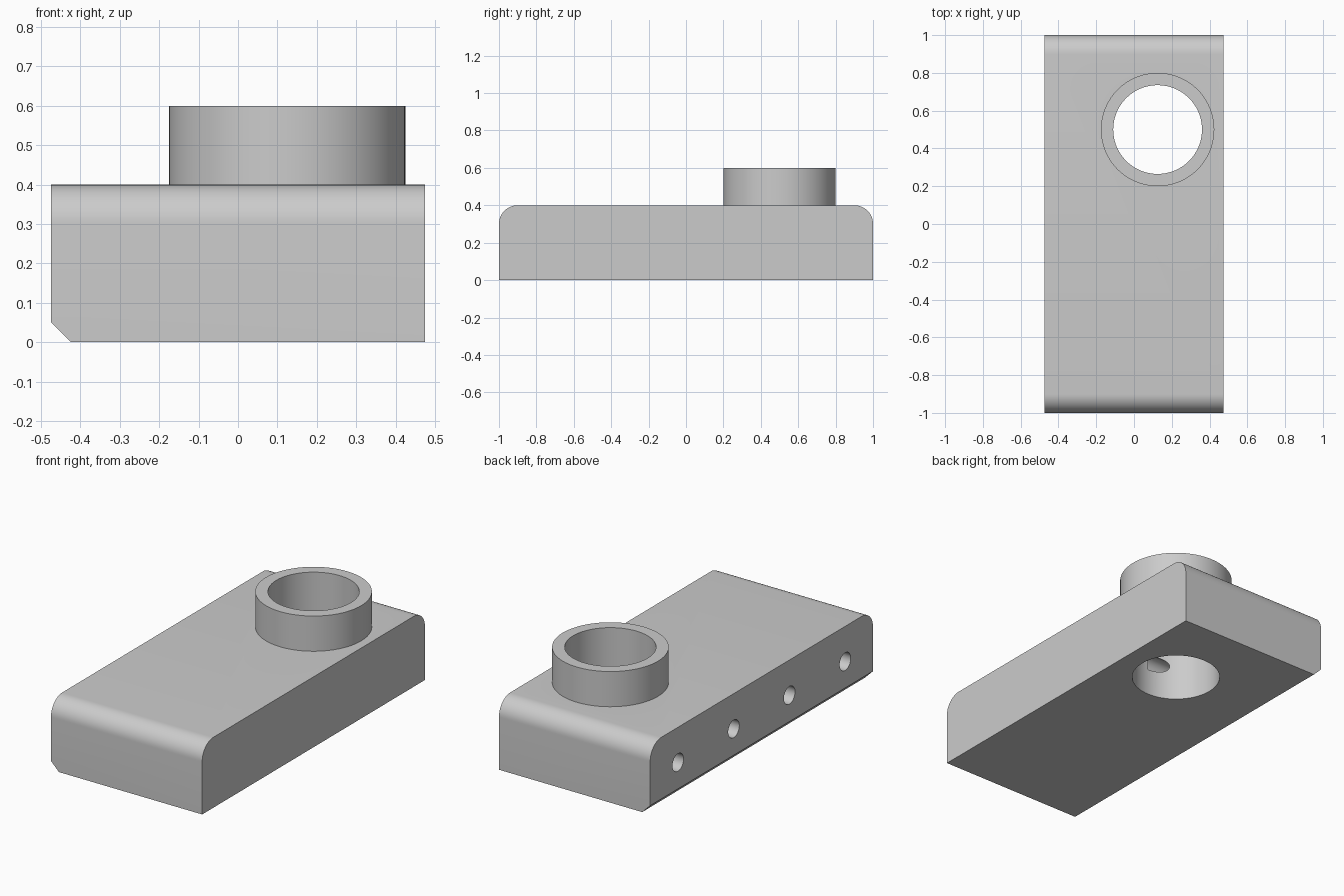
import bpy
import bmesh
import math
from mathutils import Matrix, Vector

default_cube = bpy.data.objects.get("Cube")
if default_cube:
    bpy.data.objects.remove(default_cube, do_unlink=True)

WIDTH, LENGTH, HEIGHT = 0.95, 2.0, 0.4
BORE_X, BORE_Y = 0.125, 0.5
HOLE_DEPTH, HOLE_RADIUS, HOLE_Z = 0.6, 0.05, 0.2

grey = bpy.data.materials.new("plain grey")
grey.use_nodes = True
colour = (0.6, 0.6, 0.6, 1)
grey.diffuse_color = colour
grey.node_tree.nodes["Principled BSDF"].inputs["Base Color"].default_value = colour


def add_object(name, bm):
    mesh = bpy.data.meshes.new(name)
    bm.to_mesh(mesh)
    bm.free()
    mesh.materials.append(grey)
    obj = bpy.data.objects.new(name, mesh)
    bpy.context.collection.objects.link(obj)
    return obj


def cylinder(name, radius, start, end, sides):
    """Capped cylinder running from one point to another."""
    start, end = Vector(start), Vector(end)
    axis = end - start
    turn = axis.to_track_quat("Z", "Y").to_matrix().to_4x4()
    bm = bmesh.new()
    bmesh.ops.create_cone(bm, cap_ends=True, segments=sides, radius1=radius,
                          radius2=radius, depth=axis.length,
                          matrix=Matrix.Translation((start + end) / 2) @ turn)
    return add_object(name, bm)


def combine(target, tool, operation):
    """Apply a boolean and discard the tool object."""
    tool.hide_render = True
    mod = target.modifiers.new(tool.name, "BOOLEAN")
    mod.operation = operation
    mod.solver = "EXACT"
    mod.object = tool
    bpy.context.view_layer.objects.active = target
    bpy.ops.object.modifier_apply(modifier=mod.name)
    bpy.data.objects.remove(tool, do_unlink=True)


def pick_edges(bm, test):
    return [e for e in bm.edges if all(test(v.co) for v in e.verts)]


# Block with rounded top end edges and one chamfered lower side edge
bm = bmesh.new()
bmesh.ops.create_cube(bm, size=1, matrix=Matrix.Translation((0, 0, HEIGHT / 2))
                      @ Matrix.Diagonal((WIDTH, LENGTH, HEIGHT, 1)))
ends = [e for side in (-1, 1)
        for e in pick_edges(bm, lambda c: c.z > 0.3 and c.y * side > 0.9)]
bmesh.ops.bevel(bm, geom=ends, offset=0.1, offset_type="OFFSET", segments=12,
                profile=0.5, affect="EDGES")
lower = pick_edges(bm, lambda c: c.z < 0.01 and c.x < 0)
bmesh.ops.bevel(bm, geom=lower, offset=0.05, offset_type="OFFSET", segments=1,
                profile=0.5, affect="EDGES")
block = add_object("block_with_collar", bm)

# Raised collar and its through bore
combine(block, cylinder("collar", 0.3, (BORE_X, BORE_Y, 0.3),
                        (BORE_X, BORE_Y, 0.6), 96), "UNION")
combine(block, cylinder("bore", 0.235, (BORE_X, BORE_Y, -0.1),
                        (BORE_X, BORE_Y, 0.7), 96), "DIFFERENCE")

# Row of blind holes in the right side
for i in range(4):
    y = -0.75 + 0.5 * i
    drill = cylinder("side_hole", HOLE_RADIUS, (-WIDTH / 2 - 0.1, y, HOLE_Z),
                     (-WIDTH / 2 + HOLE_DEPTH, y, HOLE_Z), 40)
    combine(block, drill, "DIFFERENCE")

# Smooth curved walls, keep crisp edges
bpy.ops.object.select_all(action="DESELECT")
block.select_set(True)
bpy.context.view_layer.objects.active = block
bpy.ops.object.shade_smooth_by_angle(angle=math.radians(25))
